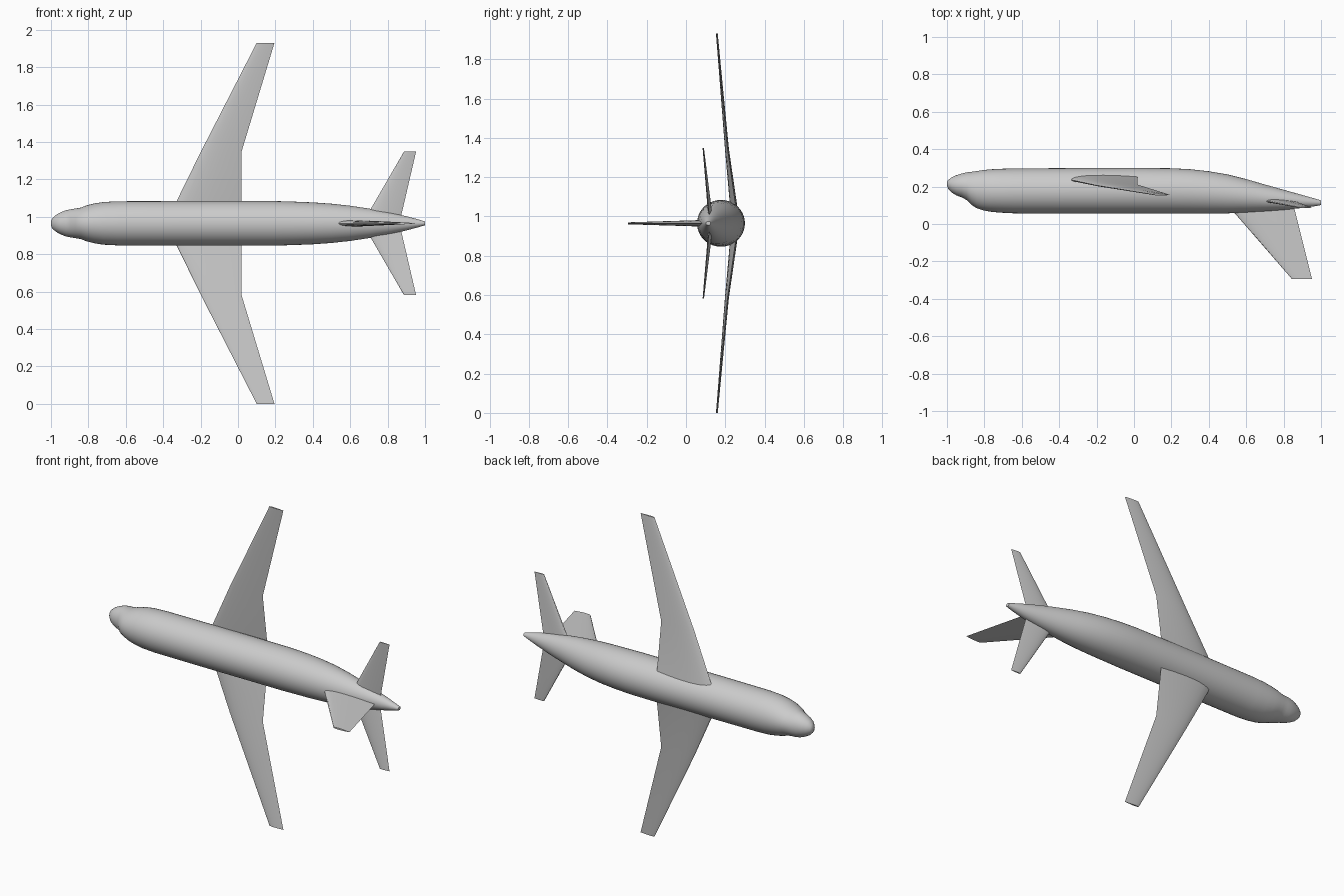
import bpy, bmesh, math

if "Cube" in bpy.data.objects:
    bpy.data.objects.remove(bpy.data.objects["Cube"])

CZ = 0.965  # height of the fuselage axis


def loft(name, rings, angle=45):
    """Skin a list of equal-length point rings and cap both ends."""
    bm = bmesh.new()
    vr = [[bm.verts.new(p) for p in r] for r in rings]
    n = len(vr[0])
    for a, b in zip(vr, vr[1:]):
        for i in range(n):
            j = (i + 1) % n
            bm.faces.new((a[i], a[j], b[j], b[i]))
    bm.faces.new(vr[0])
    bm.faces.new(vr[-1])
    bmesh.ops.recalc_face_normals(bm, faces=bm.faces)
    me = bpy.data.meshes.new(name)
    bm.to_mesh(me)
    bm.free()
    ob = bpy.data.objects.new(name, me)
    bpy.context.collection.objects.link(ob)
    bpy.ops.object.select_all(action='DESELECT')
    bpy.context.view_layer.objects.active = ob
    ob.select_set(True)
    bpy.ops.object.shade_smooth_by_angle(angle=math.radians(angle))
    return ob


def airfoil(le, te, thick, n=12):
    """Closed symmetric section: list of (x, offset along y, thickness offset)."""
    def half(t):
        return 5 * thick * (0.2969 * t ** .5 - 0.126 * t - 0.3516 * t ** 2
                            + 0.2843 * t ** 3 - 0.1036 * t ** 4)
    ts = [(1 - math.cos(math.pi * i / n)) / 2 for i in range(n + 1)]
    path = [(t, 1) for t in ts] + [(t, -1) for t in ts[-2:0:-1]]
    return [(le[0] + (te[0] - le[0]) * t, le[1] + (te[1] - le[1]) * t, s * half(t))
            for t, s in path]


def wing(name, sections, side):
    """Sections: (distance from axis, leading xy, trailing xy, thickness)."""
    rings = [[(x, y + h, CZ + side * d) for x, y, h in airfoil(le, te, th)]
             for d, le, te, th in sections]
    return loft(name, rings, 25)


# Fuselage: x, roof y, belly y, half width (the roof faces -y)
stations = [
    (-1.0, .205, .225, .012), (-.993, .188, .236, .027), (-.975, .168, .249, .044),
    (-.95, .153, .261, .058), (-.92, .142, .270, .070), (-.895, .128, .276, .075),
    (-.87, .103, .279, .079), (-.84, .084, .283, .084), (-.81, .074, .288, .096),
    (-.77, .066, .292, .106), (-.72, .061, .295, .114), (-.64, .057, .297, .118),
    (-.3, .056, .299, .119), (.0, .056, .300, .119), (.2, .056, .298, .119),
    (.3, .056, .293, .116), (.4, .056, .282, .112), (.5, .057, .265, .105),
    (.6, .061, .240, .094), (.7, .067, .211, .079), (.8, .075, .183, .061),
    (.9, .086, .155, .038), (.96, .094, .138, .022), (1.0, .101, .126, .010)]
SEG = 40
loft("fuselage", [[(x, (a + b) / 2 + (b - a) / 2 * math.cos(2 * math.pi * i / SEG),
                    CZ + w * math.sin(2 * math.pi * i / SEG)) for i in range(SEG)]
                  for x, a, b, w in stations])

# Main wings and tailplanes, one pair each
for side, label in ((1, "left"), (-1, "right")):
    wing(label + "_wing", [
        (.03, (-.372, .243), (.018, .262), .036),
        (.115, (-.33, .235), (.018, .249), .034),
        (.38, (-.20, .207), (.018, .211), .020),
        (.965, (.10, .158), (.195, .155), .009)], side)
    wing(label + "_tailplane", [
        (.0, (.67, .124), (.862, .124), .022),
        (.06, (.70, .124), (.877, .116), .020),
        (.383, (.887, .088), (.952, .088), .007)], side)

# Tail fin, rising toward -y
fin = [(.11, (.49, 0), (.85, 0), .034),
       (.056, (.54, 0), (.864, 0), .032),
       (-.295, (.845, 0), (.952, 0), .010)]
loft("tail_fin", [[(x, y, CZ + h) for x, _, h in airfoil(le, te, th)]
                  for y, le, te, th in fin], 25)
